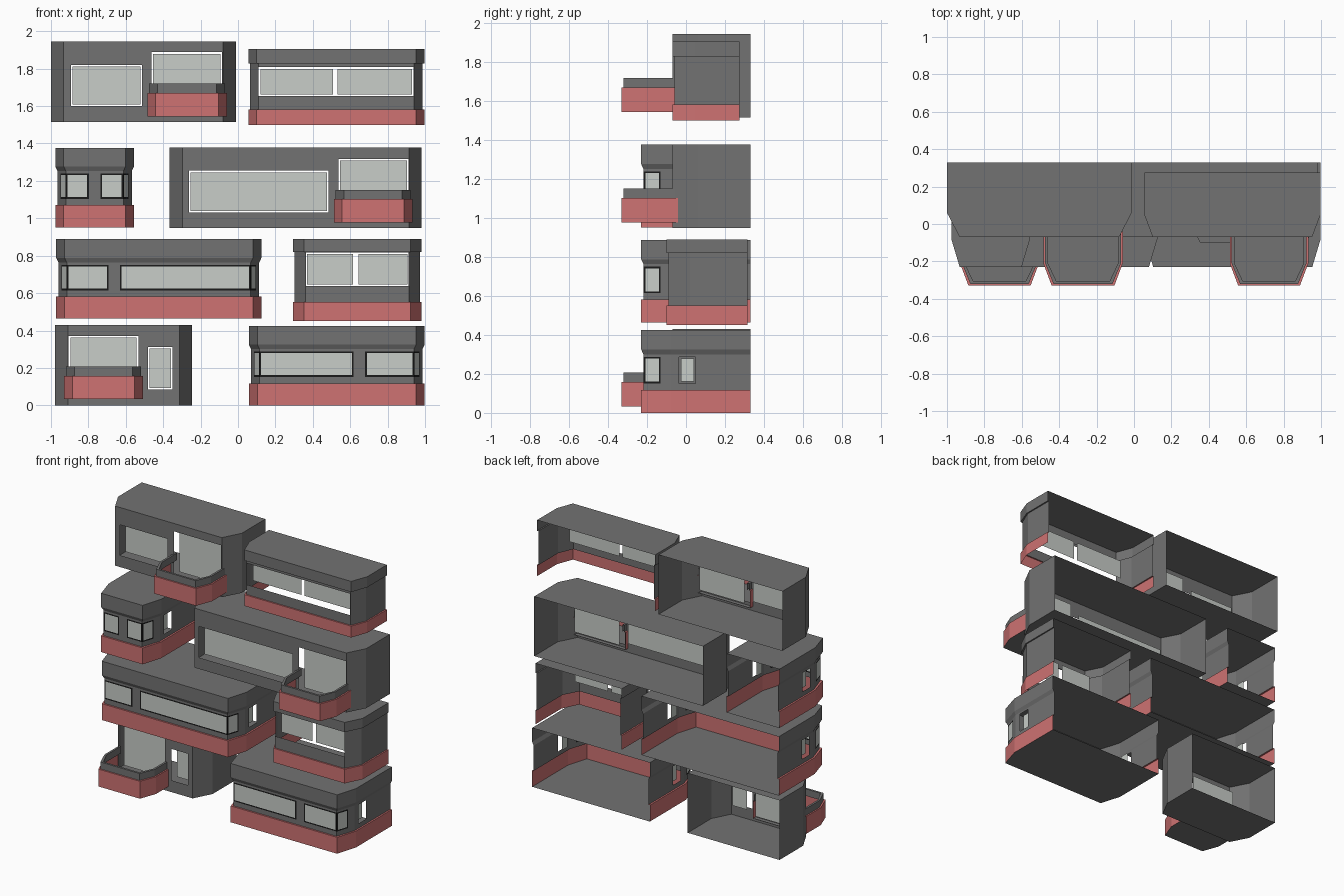
import bpy, bmesh

if "Cube" in bpy.data.objects:
    bpy.data.objects.remove(bpy.data.objects["Cube"], do_unlink=True)


def material(name, rgb):
    m = bpy.data.materials.new(name)
    m.use_nodes = True
    m.diffuse_color = (*rgb, 1)
    m.node_tree.nodes["Principled BSDF"].inputs["Base Color"].default_value = (*rgb, 1)
    return m


MATS = [material("concrete grey", (.17, .17, .17)), material("brick red", (.62, .17, .17)),
        material("pale glass", (.58, .61, .58)), material("black frame", (.01, .01, .01))]
GREY, RED, GLASS, BLACK = range(4)
HOLE = None
BACK = .33


class Part:
    """Collects faces and turns them into one object."""

    def __init__(self, name):
        self.name, self.bm = name, bmesh.new()

    def face(self, pts, mat):
        f = self.bm.faces.new([self.bm.verts.new(p) for p in pts])
        f.material_index = mat

    def finish(self):
        bmesh.ops.remove_doubles(self.bm, verts=self.bm.verts, dist=.0005)
        mesh = bpy.data.meshes.new(self.name)
        for m in MATS:
            mesh.materials.append(m)
        self.bm.to_mesh(mesh)
        self.bm.free()
        bpy.context.collection.objects.link(bpy.data.objects.new(self.name, mesh))


def footprint(x0, x1, front, corner, back, cut, inset=0):
    """Open path round the left side, chamfered front and right side."""
    a, b, f = x0 + inset, x1 - inset, front + inset
    return [(a, back), (a, corner), (a + cut, f), (b - cut, f), (b, corner), (b, back)]


def ring(part, low, z0, high, z1, mat):
    for i in range(len(low) - 1):
        part.face([(*low[i], z0), (*low[i + 1], z0), (*high[i + 1], z1), (*high[i], z1)], mat)


def slab(part, path, z, mat, up=True):
    pts = [(*p, z) for p in path]
    part.face(pts if up else pts[::-1], mat)


def wall(part, a, b, z0, z1, rects):
    """Flat wall from a to b; rects (u0, u1, z0, z1, material) use x on the front, y elsewhere."""
    axis = 0 if a[1] == b[1] else 1
    us = {a[axis], b[axis]} | {u for r in rects for u in r[:2]}
    us = sorted(us, reverse=a[axis] > b[axis])
    zs = sorted({z0, z1} | {z for r in rects for z in r[2:4]})

    def at(u):
        t = (u - a[axis]) / (b[axis] - a[axis])
        return a[0] + t * (b[0] - a[0]), a[1] + t * (b[1] - a[1])

    for u, v in zip(us, us[1:]):
        for lo, hi in zip(zs, zs[1:]):
            mu, mz, mat = (u + v) / 2, (lo + hi) / 2, GREY
            for r in rects:
                if r[0] < mu < r[1] and r[2] < mz < r[3]:
                    mat = r[4]
            if mat is not HOLE:
                p, q = at(u), at(v)
                part.face([(*p, lo), (*q, lo), (*q, hi), (*p, hi)], mat)


def walls(part, path, z0, z1, rects):
    for i in range(len(path) - 1):
        wall(part, path[i], path[i + 1], z0, z1, rects.get(i, []))


def pane(name, x0, x1, y, z0, z1):
    p = Part(name)
    p.face([(x0, y, z0), (x1, y, z0), (x1, y, z1), (x0, y, z1)], GLASS)
    p.finish()


def balcony(name, x0, x1, z):
    p = Part(name)
    out, cap, inner = [footprint(x0, x1, -.33, -.21, -.04, .045, i) for i in (0, .01, .025)]
    rail, top = z + .125, z + .175
    slab(p, out, z, GREY, False)
    ring(p, out, z, out, rail, RED)
    ring(p, out, rail, cap, rail, RED)
    ring(p, cap, rail, cap, top, GREY)
    ring(p, cap, top, inner, top, GREY)
    ring(p, inner, top, inner, rail, GREY)
    p.finish()


def balcony_room(name, x0, x1, z, window, door, porch):
    """Plain room with one window and a door onto a balcony."""
    p, front, gap = Part(name + "_shell"), -.07, .009
    path = footprint(x0, x1, front, .06, BACK, .068)
    walls(p, path, z, z + .43, {2: [(*window, HOLE), (*door, HOLE)]})
    slab(p, path, z, GREY, False)
    slab(p, path, z + .43, GREY)
    p.finish()
    for label, (a, b, lo, hi) in (("window", window), ("door", door)):
        pane(f"{name}_{label}", a + gap, b - gap, front + .05, lo + gap, hi - gap)
    balcony(name + "_balcony", *porch)


def strip_room(name, x0, x1, front, back, zs, cut, hole, split):
    """Room without floor, red base band, overhanging top band and a paired window."""
    p, gap = Part(name + "_shell"), .009
    z0, base, head, top = zs
    out, mid = [footprint(x0, x1, front, front + .12, back, cut, i) for i in (0, .01)]
    ring(p, out, z0, out, base, RED)
    ring(p, out, base, mid, base, RED)
    walls(p, mid, base, head, {2: [(*hole, HOLE)]})
    ring(p, mid, head, out, head, GREY)
    ring(p, out, head, out, top, GREY)
    slab(p, out, top, GREY)
    p.finish()
    a, b, lo, hi = hole
    for side, l, r in (("left", split[1], b - gap), ("right", a + gap, split[0])):
        pane(f"{name}_{side}_pane", l, r, front + .07, lo + gap, hi - gap)


def corner_room(name, x0, x1, z, pier):
    """Deep room with windows wrapping both chamfers and a small window in each side."""
    p, front, bead = Part(name + "_shell"), -.23, .009
    out, mid = [footprint(x0, x1, front, -.08, BACK, .045, i) for i in (0, .012)]
    base, head, brow, top = z + .118, z + .3, z + .325, z + .425
    lo, hi = z + .152, z + .288
    left, right = mid[2][0], mid[3][0]

    def framed(u0, u1):
        return [(u0, u1, lo, hi, BLACK), (u0 + bead, u1 - bead, lo + bead, hi - bead, GLASS)]

    chamfer = framed(mid[2][1], -.13)
    side = [(-.035, .05, lo, hi, HOLE)]
    slab(p, out, z, GREY, False)
    ring(p, out, z, out, base, RED)
    ring(p, out, base, mid, base, RED)
    walls(p, mid, base, head, {0: side, 1: chamfer, 3: chamfer, 4: side,
                               2: framed(left, pier[0]) + framed(pier[1], right)})
    ring(p, mid, head, out, brow, GREY)
    ring(p, out, brow, out, top, GREY)
    slab(p, out, top, GREY)
    p.finish()
    for label, x in (("right", x0 + .035), ("left", x1 - .035)):
        g = Part(f"{name}_{label}_side_pane")
        g.face([(x, -.025, lo + bead), (x, .04, lo + bead),
                (x, .04, hi - bead), (x, -.025, hi - bead)], GLASS)
        g.finish()


# Rooms with balconies
balcony_room("top_balcony_room", -1, -.012, 1.515,
             (-.893, -.513, 1.6, 1.82), (-.463, -.085, 1.57, 1.888), (-.485, -.06, 1.545))
balcony_room("middle_balcony_room", -.365, .982, .948,
             (-.262, .485, 1.03, 1.255), (.537, .912, 1.0, 1.318), (.512, .932, .977))
balcony_room("ground_balcony_room", -.978, -.245, 0,
             (-.482, -.35, .085, .312), (-.905, -.533, .055, .372), (-.93, -.508, .033))

# Rooms with a paired strip window
strip_room("top_strip_room", .055, .997, -.07, .275, (1.5, 1.582, 1.828, 1.905), .045,
           (.11, .938, 1.653, 1.808), (.508, .533))
strip_room("lower_strip_room", .293, .982, -.1, .315, (.45, .552, .82, .89), .06,
           (.36, .915, .637, .817), (.615, .645))

# Rooms with wrapped corner windows
corner_room("upper_corner_room", -.977, -.556, .952, (-.797, -.735))
corner_room("middle_corner_room", -.972, .125, .463, (-.692, -.632))
corner_room("ground_corner_room", .058, .998, 0, (.618, .68))
